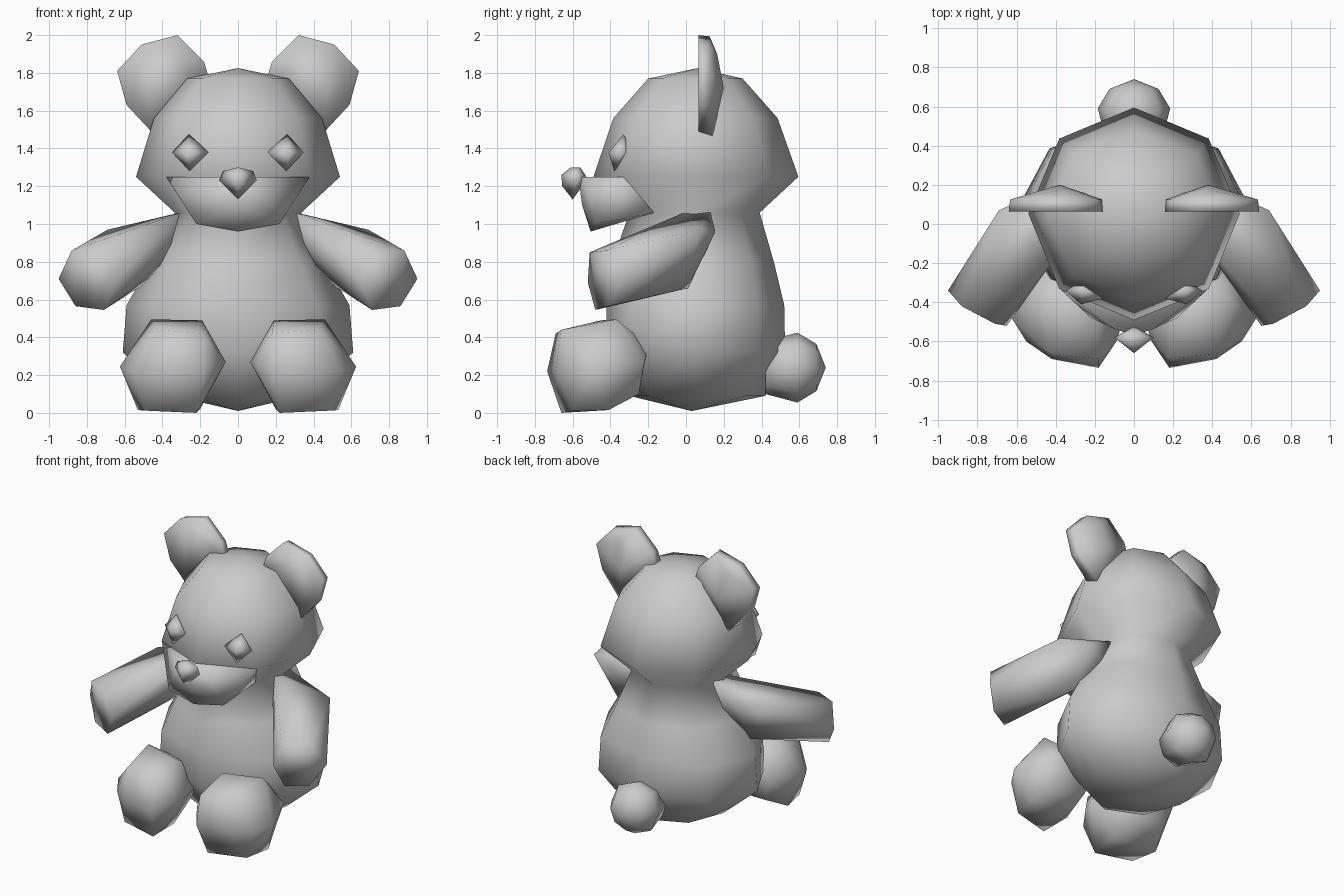
import bpy, bmesh, math


def finish(name, bm, mirror=False, angle=180):
    bmesh.ops.recalc_face_normals(bm, faces=bm.faces[:])
    me = bpy.data.meshes.new(name)
    bm.to_mesh(me)
    bm.free()
    ob = bpy.data.objects.new(name, me)
    bpy.context.collection.objects.link(ob)
    if mirror:
        mod = ob.modifiers.new("mirror", 'MIRROR')
        mod.use_mirror_merge = False
    bpy.ops.object.select_all(action='DESELECT')
    ob.select_set(True)
    bpy.context.view_layer.objects.active = ob
    bpy.ops.object.shade_smooth_by_angle(angle=math.radians(angle))
    return ob


def hull(name, points, mirror=False, angle=180):
    """Faceted convex lump around a few corner points."""
    bm = bmesh.new()
    for p in points:
        bm.verts.new(p)
    bmesh.ops.convex_hull(bm, input=bm.verts[:])
    loose = [v for v in bm.verts if not v.link_faces]
    bmesh.ops.delete(bm, geom=loose, context='VERTS')
    return finish(name, bm, mirror, angle)


def stack(name, rings, bottom, top, n=8):
    """Eight-sided rings (z, half width, front y, back y) closed by end tips."""
    bm = bmesh.new()
    loops = []
    for z, rx, yf, yb in rings:
        cy, ry = (yf + yb) / 2, (yb - yf) / 2
        loops.append([bm.verts.new((rx * math.cos(2 * math.pi * i / n),
                                    cy + ry * math.sin(2 * math.pi * i / n), z))
                      for i in range(n)])
    for a, b in zip(loops, loops[1:]):
        for i in range(n):
            j = (i + 1) % n
            bm.faces.new((a[i], a[j], b[j], b[i]))
    for loop, tip in ((loops[0], bottom), (loops[-1], top)):
        t = bm.verts.new(tip)
        for i in range(n):
            bm.faces.new((loop[i], loop[(i + 1) % n], t))
    return finish(name, bm)


# Body and head share the ring at the neck
stack("body_and_head", [(0.09, 0.34, -0.30, 0.42), (0.32, 0.61, -0.42, 0.525),
                        (0.57, 0.59, -0.42, 0.52), (0.80, 0.46, -0.39, 0.465),
                        (1.06, 0.335, -0.30, 0.39), (1.25, 0.54, -0.49, 0.595),
                        (1.56, 0.445, -0.385, 0.485), (1.77, 0.27, -0.20, 0.30)],
      bottom=(0, 0.03, 0.01), top=(0, 0.06, 1.825))

# Muzzle with its flat upper ledge
hull("muzzle", [(s * x, y, z) for s in (-1, 1) for x, y, z in
                [(0.38, -0.33, 1.25), (0.10, -0.535, 1.25), (0.22, -0.48, 1.0),
                 (0.26, -0.17, 1.06)]]
     + [(0, -0.57, 1.25), (0, -0.55, 1.10), (0, -0.505, 0.96), (0, -0.22, 1.06)])

# Nose
hull("nose", [(s * x, -0.58, z) for s in (-1, 1) for x, z in [(0.1, 1.23), (0.08, 1.28)]]
     + [(0, -0.61, 1.30), (0, -0.56, 1.30), (0, -0.66, 1.26), (0, -0.655, 1.20),
        (0, -0.60, 1.13), (0, -0.52, 1.24)])

# Eyes
hull("eye", [(0.155, -0.38, 1.38), (0.26, -0.33, 1.475), (0.35, -0.34, 1.38),
             (0.255, -0.38, 1.28), (0.27, -0.41, 1.38), (0.25, -0.28, 1.37)], mirror=True)

# Ears: flat front outline, slightly smaller rear outline, bulging back
outline = [(0.64, 1.81), (0.51, 1.95), (0.32, 2.0), (0.18, 1.86),
           (0.15, 1.76), (0.45, 1.48), (0.59, 1.63)]
hull("ear", [(x, 0.065, z) for x, z in outline]
     + [(0.40 + (x - 0.40) * 0.97, 0.125, 1.78 + (z - 1.78) * 0.97) for x, z in outline]
     + [(0.38, 0.20, 1.72), (0.42, 0.165, 1.90), (0.43, 0.14, 1.46)], mirror=True)

# Arms: shoulder, elbow and hand corners
hull("arm", [(0.30, -0.01, 1.06), (0.31, 0.13, 1.06), (0.30, 0.1, 0.84), (0.32, -0.06, 0.92),
             (0.69, 0.07, 0.97), (0.50, 0.155, 0.96), (0.53, 0.01, 0.66), (0.45, -0.13, 0.79),
             (0.95, -0.34, 0.71), (0.88, -0.42, 0.86), (0.71, -0.51, 0.85),
             (0.65, -0.52, 0.69), (0.71, -0.48, 0.545), (0.86, -0.41, 0.565)], mirror=True)

# Legs: widest hexagon in the middle, smaller ones at the sole and hip
sole = [(0.09, -0.60, 0.27), (0.18, -0.69, 0.42), (0.43, -0.66, 0.44),
        (0.55, -0.60, 0.22), (0.49, -0.60, 0.012), (0.22, -0.66, 0.0)]
knee = [(0.065, -0.52, 0.27), (0.19, -0.45, 0.49), (0.46, -0.37, 0.495),
        (0.625, -0.48, 0.245), (0.53, -0.41, 0.015), (0.20, -0.45, 0.02)]
hip = [(0.14, -0.25, 0.25), (0.22, -0.22, 0.36), (0.40, -0.2, 0.36),
       (0.52, -0.22, 0.27), (0.46, -0.25, 0.10), (0.22, -0.25, 0.10)]
hull("leg", sole + knee + hip + [(0.18, -0.735, 0.22), (0.42, -0.69, 0.22)], mirror=True)

# Tail
hull("tail", [(r * math.cos(math.pi * i / 4), y, 0.24 + r * math.sin(math.pi * i / 4))
              for y, r in [(0.42, 0.14), (0.59, 0.185), (0.69, 0.125)] for i in range(8)]
     + [(0, 0.74, 0.24)])
